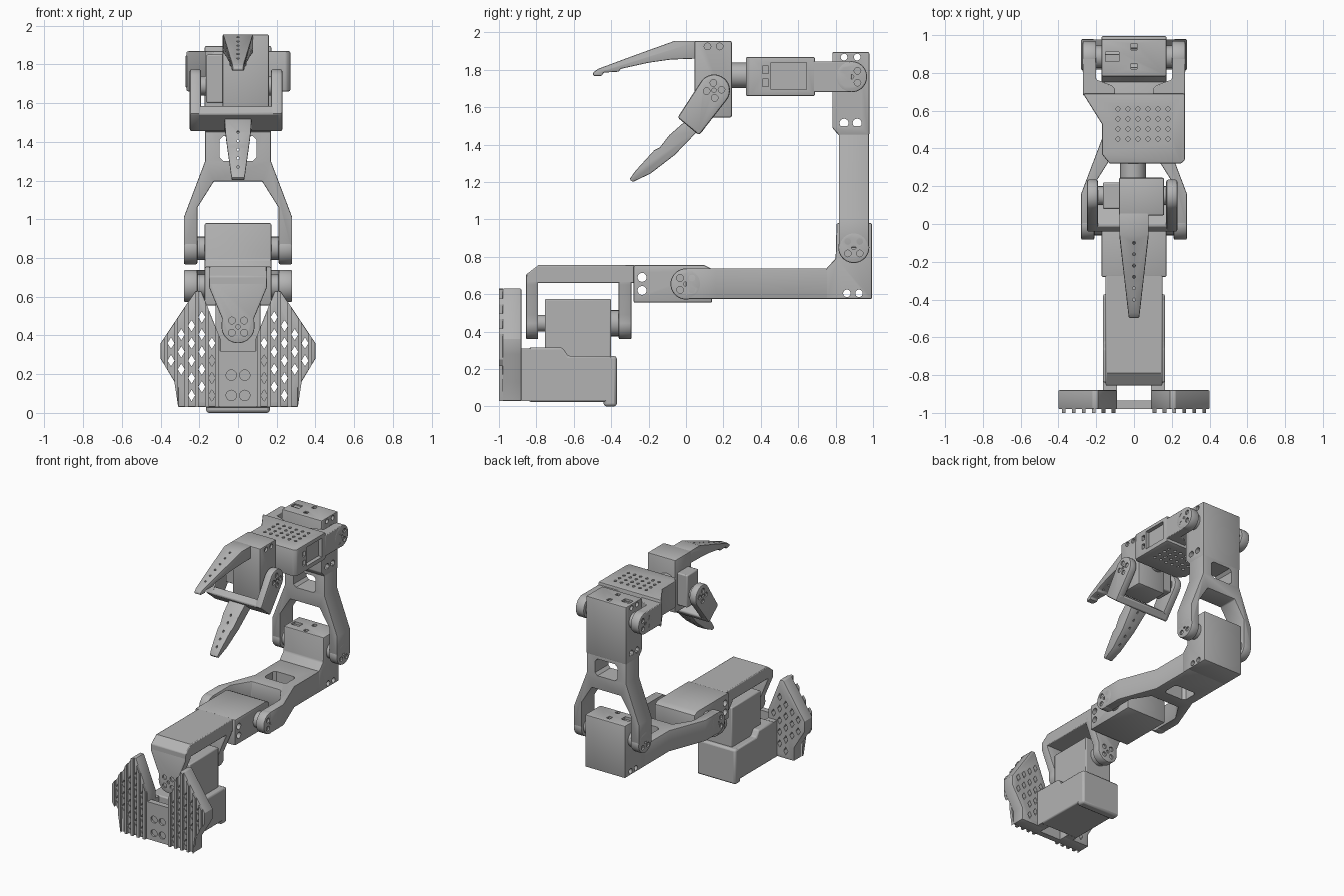
import bpy, bmesh, math

if "Cube" in bpy.data.objects:
    bpy.data.objects.remove(bpy.data.objects["Cube"], do_unlink=True)

mat = bpy.data.materials.new("mid_grey")
mat.use_nodes = True
GREY = (0.45, 0.45, 0.45, 1)
mat.diffuse_color = GREY
bsdf = next(n for n in mat.node_tree.nodes if n.type == 'BSDF_PRINCIPLED')
bsdf.inputs["Base Color"].default_value = GREY
parts = []


def arc(cx, cy, r, a0=0, a1=360, n=24):
    full = abs(a1 - a0) == 360
    m = n if full else n - 1
    return [(cx + r * math.cos(math.radians(a0 + (a1 - a0) * i / m)),
             cy + r * math.sin(math.radians(a0 + (a1 - a0) * i / m))) for i in range(n)]


def rect(x0, y0, x1, y1):
    return [(x0, y0), (x1, y0), (x1, y1), (x0, y1)]


def diamond(cx, cy, w, h):
    return [(cx - w, cy), (cx, cy - h), (cx + w, cy), (cx, cy + h)]


def flip(pts):
    return [(-u, v) for u, v in reversed(pts)]


def prism(name, polys, axis, a, b, bevel=0.0, widths=None):
    """Extrude one or more polygons along an axis from a to b."""
    if not isinstance(polys[0], list):
        polys = [polys]
    put = {'x': lambda u, v, t: (t, u, v), 'y': lambda u, v, t: (u, t, v),
           'z': lambda u, v, t: (u, v, t)}[axis]
    bm = bmesh.new()
    for p in polys:
        lo = [bm.verts.new(put(u, v, a)) for u, v in p]
        hi = [bm.verts.new(put(u, v, b)) for u, v in p]
        bm.faces.new(lo)
        bm.faces.new(hi)
        for i in range(len(p)):
            j = (i + 1) % len(p)
            bm.faces.new((lo[i], lo[j], hi[j], hi[i]))
    if widths:
        for v in bm.verts:
            v.co.x *= widths(v.co)
    bmesh.ops.recalc_face_normals(bm, faces=bm.faces)
    me = bpy.data.meshes.new(name)
    bm.to_mesh(me)
    bm.free()
    me.materials.append(mat)
    ob = bpy.data.objects.new(name, me)
    bpy.context.collection.objects.link(ob)
    if bevel:
        m = ob.modifiers.new("Bevel", 'BEVEL')
        m.width, m.segments, m.limit_method = bevel, 2, 'ANGLE'
        m.angle_limit = math.radians(40)
    parts.append(ob)
    return ob


def box(name, lo, hi, bevel=0.008):
    return prism(name, rect(lo[0], lo[1], hi[0], hi[1]), 'z', lo[2], hi[2], bevel)


def cut(ob, polys, axis, a, b):
    """Cut prisms out of a part."""
    c = prism("cutter", polys, axis, a, b)
    parts.remove(c)
    c.hide_render = True
    m = ob.modifiers.new("Cut", 'BOOLEAN')
    m.operation, m.object, m.solver = 'DIFFERENCE', c, 'EXACT'
    bpy.context.view_layer.update()
    bpy.context.view_layer.objects.active = ob
    for mod in list(ob.modifiers):
        bpy.ops.object.modifier_apply(modifier=mod.name)
    bpy.data.objects.remove(c, do_unlink=True)


def screws(cu, cv, ang=45, r=0.045):
    return [arc(cu, cv, 0.012, n=12)] + [
        arc(cu + r * math.cos(math.radians(ang + 90 * i)),
            cv + r * math.sin(math.radians(ang + 90 * i)), 0.018, n=12) for i in range(4)]


def joint(name, y, z, x0=0.21, x1=0.28):
    """Rounded fork ends, output horns and screws on both sides."""
    for s, side in ((1, "left"), (-1, "right")):
        ob = prism(f"{name}_end_{side}", arc(y, z, 0.083, n=40), 'x', s * x0, s * x1, 0.008)
        cut(ob, screws(y, z), 'x', s * (x1 - 0.012), s * (x1 + 0.02))
        prism(f"{name}_horn_{side}", arc(y, z, 0.06), 'x', s * 0.165, s * (x0 + 0.01))


# Foot: two wings with diamond holes and ridged fronts, joined by a centre plate
wing = [(0.09, 0.03), (0.31, 0.03), (0.31, 0.13), (0.40, 0.28), (0.40, 0.36),
        (0.22, 0.63), (0.19, 0.63), (0.09, 0.38)]


def wing_top(x):
    return 0.38 + 2.5 * (x - 0.09) if x < 0.19 else min(0.63, 0.63 - 1.5 * (x - 0.22))


def wing_bottom(x):
    return 0.03 if x <= 0.31 else 0.13 + (x - 0.31) * 1.667


holes = []
for i, x in enumerate((0.135, 0.187, 0.24, 0.293, 0.346)):
    for k in range(7):
        z = 0.09 + 0.09 * k + 0.045 * (i % 2)
        if wing_bottom(x + 0.02) + 0.035 < z < min(wing_top(x - 0.02), wing_top(x + 0.02)) - 0.035:
            holes.append(diamond(x, z, 0.018, 0.03))
ridges = []
for x in (0.109, 0.161, 0.213, 0.266, 0.319, 0.372):
    x0, x1 = x - 0.01, x + 0.01
    ridges.append([(x0, wing_bottom(x0)), (x1, wing_bottom(x1)), (x1, wing_top(x1)), (x0, wing_top(x0))])
for side, f in (("left", list), ("right", flip)):
    w = prism(f"foot_wing_{side}", f(wing), 'y', -0.98, -0.88, 0.006)
    cut(w, [f(h) for h in holes], 'y', -1.1, -0.8)
    prism(f"foot_ridges_{side}", [f(r) for r in ridges], 'y', -1.0, -0.978)
    prism(f"foot_link_{side}", f(rect(0.09, 0.03, 0.165, 0.31)), 'y', -0.89, -0.83)
plate = prism("foot_centre_plate", rect(-0.095, 0.03, 0.095, 0.32), 'y', -0.98, -0.935)
cut(plate, [arc(x, z, 0.027, n=16) for x in (-0.035, 0.035) for z in (0.09, 0.195)], 'y', -1, -0.965)

# Base housing with rounded end cap and the turning motor above it
prism("base_housing", [(-0.84, 0.025), (-0.40, 0.025), (-0.40, 0.27), (-0.63, 0.27), (-0.66, 0.315),
                       (-0.84, 0.315)], 'x', -0.165, 0.165, 0.01)
cap = box("base_end_cap", (-0.165, -0.44, 0.0), (0.165, -0.37, 0.27), 0.015)
base_motor = box("base_motor", (-0.115, -0.755, 0.25), (0.115, -0.40, 0.575))

# Turning bracket: top plate and two tapered drop arms
prism("turn_bracket_top", [(-0.855, 0.66), (-0.855, 0.705), (-0.79, 0.755), (-0.27, 0.755),
                           (-0.27, 0.66)], 'x', -0.15, 0.15, 0.006)
drop = [(0.15, 0.70), (-0.15, 0.70), (-0.15, 0.65), (-0.083, 0.49)] + \
    arc(0, 0.445, 0.085, 180, 360, 20) + [(0.083, 0.49), (0.15, 0.65)]
for name, y0, y1, face in (("front", -0.855, -0.79, -0.855), ("rear", -0.36, -0.292, -0.292)):
    ob = prism(f"turn_bracket_{name}_arm", drop, 'y', y0, y1, 0.006)
    cut(ob, screws(0, 0.445), 'y', face - 0.012, face + 0.012)
prism("turn_horn_front", arc(0, 0.445, 0.045), 'y', -0.80, -0.74)
prism("turn_horn_rear", arc(0, 0.445, 0.07), 'y', -0.41, -0.35)

# Shoulder housing
sh = prism("shoulder_housing", [(-0.28, 0.555), (0.14, 0.555), (0.14, 0.735), (0.10, 0.755),
                                (-0.28, 0.755)], 'x', -0.172, 0.172, 0.008)
cut(sh, [arc(-0.235, z, 0.024, n=16) for z in (0.62, 0.69)], 'x', -0.3, 0.3)
joint("shoulder", 0.0, 0.655)


# Forked arms: t runs from the joint along the arm
def fork(t0, t_end):
    half = [(0.28, 0.0), (0.28, 0.16), (0.17, 0.45), (0.17, t_end)]
    inner = [(0.125, 0.345), (0.21, 0.21), (0.21, 0.0)]
    pts = half + flip(half) + [(-u, v) for u, v in reversed(inner)] + inner
    return [(u, v + t0) for u, v in pts]


def window(t0):
    return [(u, t0 + v) for u, v in ((-0.095, 0.47), (-0.075, 0.45), (0.075, 0.45), (0.095, 0.47),
                                     (0.095, 0.56), (0.075, 0.58), (-0.075, 0.58), (-0.095, 0.56))]


lower = prism("lower_arm", fork(0.0, 0.82), 'z', 0.575, 0.738, 0.006)
cut(lower, window(0.0), 'z', 0.4, 0.9)
elbow = prism("elbow_housing", [(0.75, 0.575), (0.995, 0.575), (0.995, 0.98), (0.805, 0.98), (0.80, 0.79),
                                (0.75, 0.738)], 'x', -0.172, 0.172, 0.008)
cut(elbow, [arc(y, 0.605, 0.02, n=16) for y in (0.86, 0.925)], 'x', -0.3, 0.3)
joint("elbow", 0.897, 0.85)

upper = prism("upper_arm", fork(0.85, 0.65), 'y', 0.817, 0.978, 0.006)
cut(upper, window(0.85), 'y', 0.6, 1.1)
wrist = prism("wrist_housing", [(0.817, 1.45), (0.98, 1.45), (0.98, 1.895), (0.782, 1.895),
                                (0.782, 1.49)], 'x', -0.172, 0.172, 0.008)
cut(wrist, [arc(y, 1.515, 0.024, n=16) for y in (0.845, 0.915)] +
    [arc(y, 1.868, 0.018, n=16) for y in (0.845, 0.915)], 'x', -0.3, 0.3)
joint("wrist", 0.885, 1.763, 0.20, 0.272)

# Slots in the motor tops
slots = [rect(-0.015, 0.92, 0.015, 0.955), rect(-0.015, 0.82, 0.015, 0.85), rect(-0.15, 0.86, -0.08, 0.91)]
cut(elbow, slots, 'z', 0.96, 1.1)
cut(wrist, slots, 'z', 1.875, 2.0)

# Forearm box with perforated top and bottom, and its side arms
fore = prism("forearm_box", [(-0.27, 0.69), (0.27, 0.69), (0.27, 0.34), (0.25, 0.32), (-0.13, 0.32),
                             (-0.17, 0.37), (-0.17, 0.53)], 'z', 1.66, 1.868, 0.008)
grid = [diamond(-0.085 + 0.053 * i, 0.45 + 0.053 * j, 0.013, 0.015) for i in range(6) for j in range(4)]
cut(fore, grid, 'z', 1.84, 1.95)
cut(fore, grid, 'z', 1.6, 1.69)
cut(fore, [rect(0.455, 1.695, 0.645, 1.84), rect(0.41, 1.71, 0.44, 1.75), rect(0.41, 1.78, 0.44, 1.82)],
    'x', 0.24, 0.4)
gusset = [(0.10, 0.68), (0.27, 0.68), (0.27, 0.885), (0.20, 0.885), (0.20, 0.765), (0.12, 0.735), (0.10, 0.715)]
for side, f in (("left", list), ("right", flip)):
    prism(f"forearm_side_{side}", f(gusset), 'z', 1.682, 1.845, 0.005)
prism("roll_shaft", arc(-0.005, 1.77, 0.068, n=32), 'y', 0.23, 0.33)

# Gripper body and its motor
body = box("gripper_body", (-0.08, 0.045, 1.545), (0.16, 0.245, 1.955), 0.01)
cut(body, [arc(y, 1.925, 0.018, n=16) for y in (0.115, 0.18)], 'x', 0.145, 0.3)
box("gripper_motor", (-0.165, 0.08, 1.60), (-0.07, 0.22, 1.85))
prism("gripper_hinge", arc(0.15, 1.69, 0.05), 'x', -0.22, 0.2)

# Fixed upper jaw, narrowing to the tip
jaw = prism("upper_jaw", [(0.06, 1.955), (-0.06, 1.955), (-0.29, 1.872), (-0.47, 1.805), (-0.497, 1.785),
                          (-0.497, 1.768), (-0.45, 1.768), (-0.44, 1.785), (-0.36, 1.79), (-0.35, 1.805),
                          (-0.20, 1.838), (-0.08, 1.855), (0.06, 1.86)], 'x', -1, 1, 0.006,
            lambda c: 0.078 if c.y > -0.06 else max(0.022, 0.078 + (c.y + 0.06) * 0.115))
cut(jaw, [arc(0, -0.10 - 0.06 * i, 0.008, n=8) for i in range(6)], 'z', 1.7, 2.1)

# Moving jaw: hinged side plates, cross bar and lower finger
cheek = [(0.07, 1.45), (-0.045, 1.545)] + arc(0.15, 1.69, 0.085, 140, -40, 20)
for side, x0, x1, face in (("left", 0.17, 0.23, 0.23), ("right", -0.25, -0.19, -0.25)):
    ob = prism(f"jaw_cheek_{side}", cheek, 'x', x0, x1, 0.012)
    cut(ob, screws(0.15, 1.69, 5, 0.04), 'x', face - 0.01, face + 0.01)
prism("jaw_cross_bar", [(0.07, 1.45), (-0.045, 1.545), (-0.008, 1.59), (0.107, 1.495)], 'x', -0.24, 0.22, 0.012)
finger = prism("lower_finger", [(0.06, 1.47), (-0.01, 1.52), (-0.09, 1.45), (-0.14, 1.385), (-0.17, 1.37),
                                (-0.27, 1.26), (-0.302, 1.215), (-0.285, 1.20), (-0.19, 1.245), (-0.06, 1.345)],
               'x', -1, 1, 0.006, lambda c: min(0.07, max(0.022, 0.035 + (c.z - 1.22) * 0.14)))
cut(finger, [arc(0, 1.27 + 0.045 * i, 0.007, n=8) for i in range(5)], 'y', -0.5, 0.2)

# Smooth the round surfaces, keep edges sharp
bpy.ops.object.select_all(action='DESELECT')
for ob in parts:
    ob.select_set(True)
bpy.context.view_layer.objects.active = parts[0]
bpy.ops.object.shade_smooth_by_angle(angle=math.radians(30))
